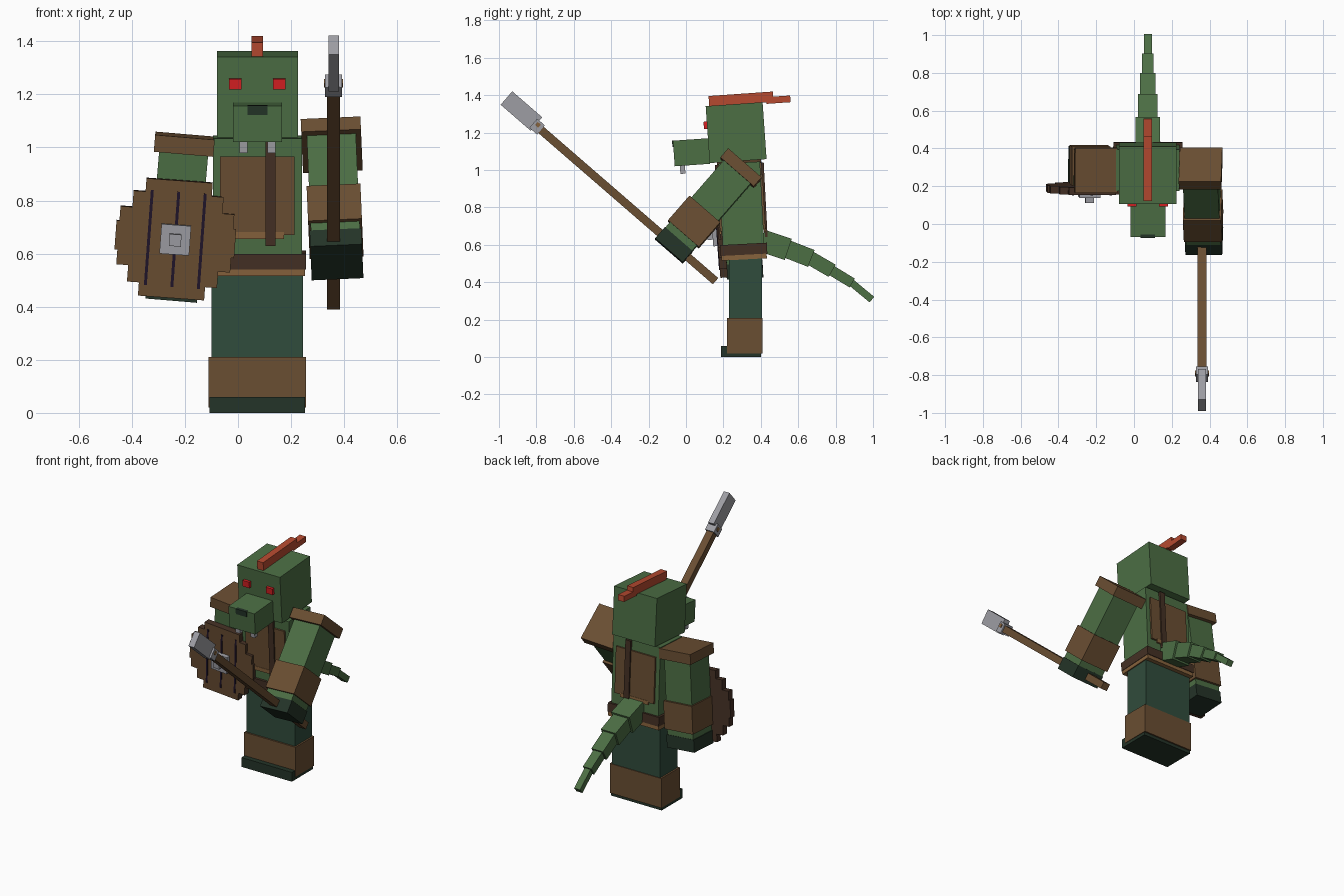
import bpy, bmesh
from math import radians
from mathutils import Matrix, Vector

if "Cube" in bpy.data.objects:
    bpy.data.objects.remove(bpy.data.objects["Cube"])


def material(name, r, g, b):
    m = bpy.data.materials.new(name)
    lin = [((c / 255 + 0.055) / 1.055) ** 2.4 for c in (r, g, b)]
    m.diffuse_color = (*lin, 1)
    m.use_nodes = True
    m.node_tree.nodes["Principled BSDF"].inputs["Base Color"].default_value = m.diffuse_color
    return m


GREEN = material("scale green", 76, 110, 68)
TEAL = material("trouser green", 48, 76, 60)
BROWN = material("leather brown", 106, 78, 50)
DARK = material("dark leather", 68, 48, 36)
BLACK = material("boot green", 36, 52, 40)
GREY = material("steel grey", 158, 158, 164)
RED = material("eye red", 215, 32, 34)
ORANGE = material("crest orange", 182, 74, 48)
TAN = material("tan trim", 134, 98, 60)
SLOT = material("slot purple", 32, 20, 42)


def frame(loc, rx=0, ry=0):
    return (Matrix.Translation(loc) @ Matrix.Rotation(radians(ry), 4, 'Y')
            @ Matrix.Rotation(radians(rx), 4, 'X'))


def finish(name, bm, mats, fr):
    me = bpy.data.meshes.new(name)
    bmesh.ops.recalc_face_normals(bm, faces=bm.faces)
    bm.to_mesh(me)
    bm.free()
    for m in mats:
        me.materials.append(m)
    ob = bpy.data.objects.new(name, me)
    ob.matrix_world = fr
    bpy.context.collection.objects.link(ob)
    return ob


def box(name, mat, size, loc, fr=Matrix()):
    bm = bmesh.new()
    bmesh.ops.create_cube(bm, size=1)
    bmesh.ops.scale(bm, vec=size, verts=bm.verts)
    bmesh.ops.translate(bm, vec=loc, verts=bm.verts)
    return finish(name, bm, [mat], fr)


CX = 0.073

# Legs and boots
box("legs", TEAL, (0.345, 0.175, 0.37), (CX, 0.318, 0.375))
box("boot_cuffs", BROWN, (0.367, 0.19, 0.19), (CX, 0.315, 0.115))
box("boot_soles", BLACK, (0.36, 0.213, 0.06), (CX, 0.294, 0.03))

# Torso, belt, chest and back plates, strap
body = frame((CX, 0.31, 0.55), 3)
box("torso", GREEN, (0.335, 0.222, 0.49), (0, 0, 0.245), body)
box("belt", DARK, (0.365, 0.25, 0.058), (0, 0, 0.026), body)
box("belt_trim", TAN, (0.36, 0.242, 0.03), (0, 0, -0.013), body)
for side, name in ((-1, "chest"), (1, "back")):
    box(name + "_plate", BROWN, (0.28, 0.014, 0.295), (0, side * 0.115, 0.275), body)
    box(name + "_plate_trim", TAN, (0.2, 0.01, 0.025), (0, side * 0.119, 0.125), body)
    box(name + "_strap", DARK, (0.037, 0.014, 0.4), (0.05, side * 0.124, 0.285), body)

# Head
head = frame((CX, 0.268, 1.2), 4)
box("head", GREEN, (0.305, 0.305, 0.305), (0, 0, 0), head)
box("snout", GREEN, (0.185, 0.19, 0.137), (0, -0.245, -0.088), head)
box("nose", BLACK, (0.076, 0.02, 0.035), (0, -0.335, -0.036), head)
for side, name in ((-1, "right"), (1, "left")):
    box(name + "_eye", RED, (0.047, 0.03, 0.04), (side * 0.083, -0.155, 0.05), head)
    box(name + "_tooth", GREY, (0.03, 0.027, 0.045), (side * 0.053, -0.299, -0.177), head)
box("crest_front", ORANGE, (0.044, 0.345, 0.055), (0, 0.039, 0.178), head)
box("crest_back", ORANGE, (0.044, 0.13, 0.036), (0, 0.237, 0.16), head)

# Tail: five tapering segments along a drooping path
path = [(0.41, 0.621), (0.54, 0.578), (0.663, 0.53), (0.775, 0.465), (0.882, 0.40), (0.988, 0.312)]
widths = [0.13, 0.105, 0.082, 0.06, 0.042]
for i, w in enumerate(widths):
    a, b = (Vector((CX, *p)) for p in path[i:i + 2])
    fr = Matrix.Translation((a + b) / 2) @ (b - a).to_track_quat('Y', 'Z').to_matrix().to_4x4()
    box(f"tail_segment_{i + 1}", GREEN, (w, (b - a).length + 0.015, w * 0.92), (0, 0, 0), fr)


# Arms hang down local -z from the shoulder pad
def arm(name, fr):
    box(name + "_shoulder_pad", BROWN, (0.225, 0.237, 0.064), (0, 0, 0), fr)
    box(name + "_arm", GREEN, (0.185, 0.19, 0.52), (0, 0, -0.26), fr)
    box(name + "_gauntlet", BROWN, (0.203, 0.218, 0.175), (0, 0, -0.382), fr)
    box(name + "_glove", BLACK, (0.195, 0.195, 0.08), (0, 0, -0.547), fr)


arm("left", frame((0.353, 0.294, 1.01), -41, -2.5))
arm("right", frame((-0.202, 0.285, 1.012), 3, 4.8))

# Long-handled weapon held in the left hand
axe = frame((0.36, 0.158, 0.406), 49.1)
box("axe_handle", BROWN, (0.048, 0.044, 1.26), (0, 0, 0.63), axe)
box("axe_collar", GREY, (0.064, 0.064, 0.055), (0, 0, 1.262), axe)
box("axe_peg", TAN, (0.072, 0.022, 0.022), (0, 0.01, 1.265), axe)
box("axe_blade", GREY, (0.04, 0.095, 0.212), (0, 0.008, 1.38), axe)

# Stepped round shield: one quadrant of the outline mirrored twice
shield = frame((-0.236, 0.188, 0.655), 4, 4.2)
quad = [(0.125, 0.222), (0.125, 0.172), (0.17, 0.172), (0.17, 0.11),
        (0.215, 0.11), (0.215, 0.055), (0.226, 0.055)]
right_half = quad + [(x, -z) for x, z in reversed(quad)]
outline = right_half + [(-x, z) for x, z in reversed(right_half)]
bm = bmesh.new()
face = bm.faces.new([bm.verts.new((x, -0.02, z)) for x, z in outline])
ext = bmesh.ops.extrude_face_region(bm, geom=[face], use_keep_orig=True)
bmesh.ops.translate(bm, vec=(0, 0.04, 0),
                    verts=[v for v in ext["geom"] if isinstance(v, bmesh.types.BMVert)])
for f in bm.faces:
    f.material_index = 0 if f.calc_center_median().y < -0.015 else 1
finish("shield", bm, [BROWN, DARK], shield)
for i, x in enumerate((-0.1, 0, 0.1)):
    box(f"shield_slot_{i + 1}", SLOT, (0.011, 0.006, 0.36), (x, -0.021, 0), shield)
box("shield_boss", GREY, (0.112, 0.026, 0.112), (0, -0.033, 0), shield)
box("shield_boss_stud", GREY, (0.045, 0.03, 0.045), (0, -0.06, 0), shield)
